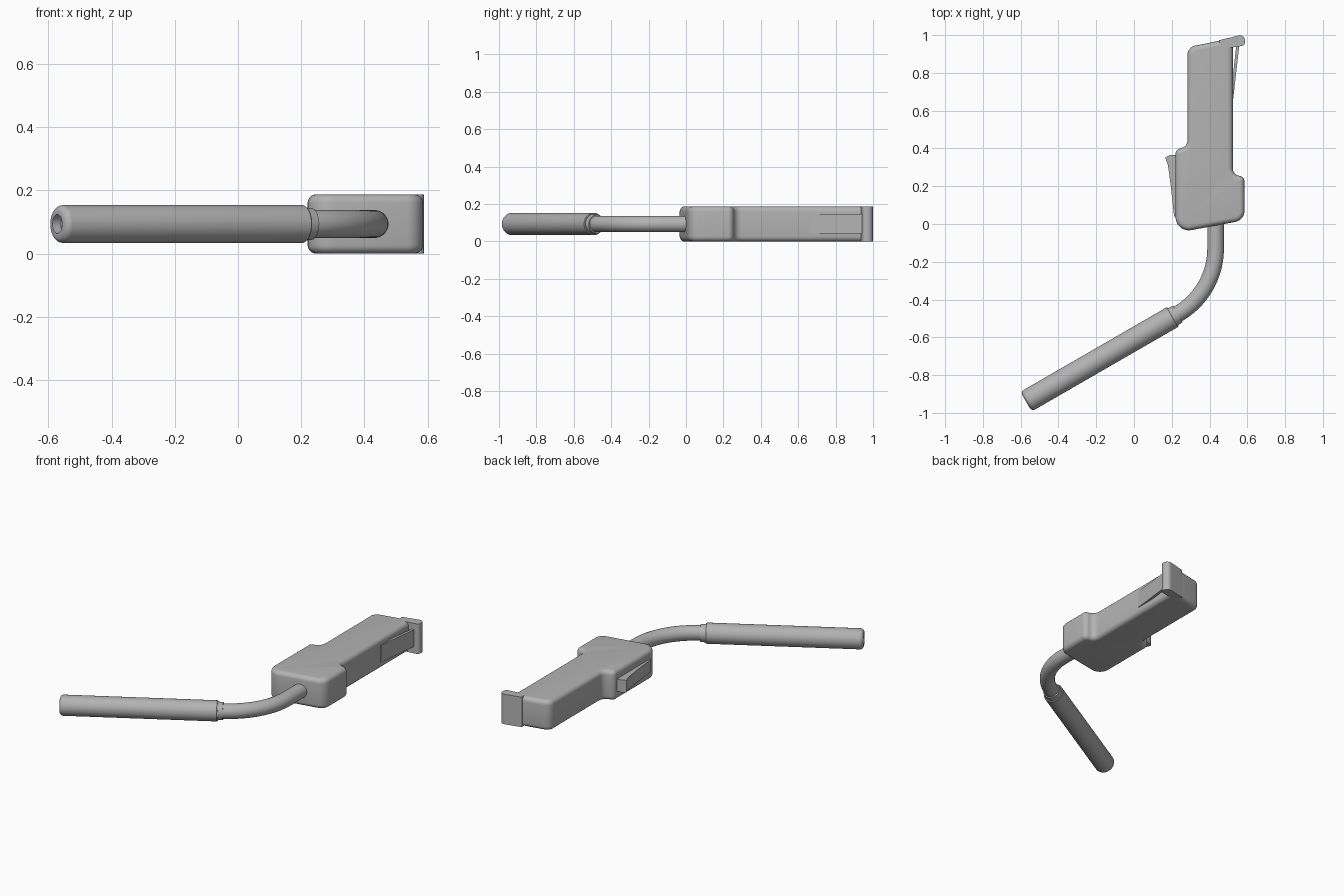
import bpy, bmesh, math
from mathutils import Vector, Matrix

cube = bpy.data.objects.get("Cube")
if cube:
    bpy.data.objects.remove(cube, do_unlink=True)

grey = bpy.data.materials.new("plain grey")
grey.use_nodes = True
colour = (0.45, 0.45, 0.45, 1)
grey.diffuse_color = colour
grey.node_tree.nodes["Principled BSDF"].inputs["Base Color"].default_value = colour

HEIGHT = 0.187
MID = HEIGHT / 2


def finish(name, bm):
    bmesh.ops.remove_doubles(bm, verts=bm.verts, dist=1e-5)
    bmesh.ops.recalc_face_normals(bm, faces=bm.faces)
    mesh = bpy.data.meshes.new(name)
    bm.to_mesh(mesh)
    bm.free()
    obj = bpy.data.objects.new(name, mesh)
    bpy.context.collection.objects.link(obj)
    mesh.materials.append(grey)
    bpy.ops.object.select_all(action="DESELECT")
    obj.select_set(True)
    bpy.context.view_layer.objects.active = obj
    bpy.ops.object.shade_smooth_by_angle(angle=math.radians(35))
    return obj


def rounded(corners, steps=8):
    """Counter-clockwise outline from (x, y, radius) corners."""
    out = []
    for i, (x, y, r) in enumerate(corners):
        p = Vector((x, y))
        if not r:
            out.append(p)
            continue
        u = (Vector(corners[i - 1][:2]) - p).normalized()
        v = (Vector(corners[(i + 1) % len(corners)][:2]) - p).normalized()
        half = u.angle(v) / 2
        centre = p + (u + v).normalized() * (r / math.sin(half))
        reach = r / math.tan(half)
        a, b = p + u * reach - centre, p + v * reach - centre
        for k in range(steps + 1):
            w = k / steps
            spin = math.sin(math.pi - 2 * half)
            turn = math.pi - 2 * half
            out.append(centre + a * (math.sin((1 - w) * turn) / spin)
                       + b * (math.sin(w * turn) / spin))
    return out


def inset(points, d):
    out = []
    for i, p in enumerate(points):
        t = (points[(i + 1) % len(points)] - points[i - 1]).normalized()
        out.append(p + Vector((-t.y, t.x)) * d)
    return out


def prism(name, corners, z0, z1, soft=0.0):
    """Extruded outline with optional rounded top and bottom rims."""
    outline = rounded(corners)
    steps = 5 if soft else 0
    levels = []
    for k in range(steps + 1):
        a = math.pi / 2 * k / max(steps, 1)
        levels.append((soft * (1 - math.sin(a)), soft * (1 - math.cos(a))))
    rings = [(d, z0 + h) for d, h in levels] + [(d, z1 - h) for d, h in reversed(levels)]
    bm = bmesh.new()
    loops = [[bm.verts.new((p.x, p.y, z)) for p in inset(outline, d)] for d, z in rings]
    n = len(outline)
    for low, high in zip(loops, loops[1:]):
        for i in range(n):
            j = (i + 1) % n
            bm.faces.new((low[i], low[j], high[j], high[i]))
    bm.faces.new(loops[0][::-1])
    bm.faces.new(loops[-1])
    return finish(name, bm)


# Main housing: narrow neck, wide base
prism("housing", [
    (0.22, -0.048, 0.07), (0.585, 0.02, 0.06), (0.585, 0.25, 0.03),
    (0.523, 0.262, 0.04), (0.523, 0.985, 0.03), (0.283, 0.936, 0.05),
    (0.283, 0.41, 0.04), (0.22, 0.395, 0.03)], 0, HEIGHT, 0.027)

# Full-height hooked lip at the tip
prism("tip_hook", [
    (0.46, 0.93, 0), (0.523, 0.935, 0), (0.588, 0.945, 0.022),
    (0.588, 1.006, 0.028), (0.45, 0.973, 0)], 0, HEIGHT)

# Thin spring tab beside the tip
prism("side_tab", [
    (0.515, 0.66, 0), (0.525, 0.66, 0), (0.558, 0.95, 0),
    (0.542, 0.95, 0), (0.523, 0.78, 0)], 0.042, 0.148)

# Release lever on the opposite side
prism("release_lever", [
    (0.26, 0.04, 0), (0.26, 0.365, 0), (0.19, 0.365, 0), (0.165, 0.352, 0),
    (0.18, 0.31, 0), (0.195, 0.2, 0), (0.212, 0.04, 0)], 0.055, 0.132)

# Bent rod: straight run followed by a 60 degree arc
BEND, START = 0.4, -0.13
path = [Vector((0.432, 0.05, MID))]
for k in range(17):
    a = math.radians(60) * k / 16
    path.append(Vector((0.432 - BEND + BEND * math.cos(a), START - BEND * math.sin(a), MID)))
along = Vector((-math.cos(math.radians(30)), -0.5, 0))
joint = path[-1].copy()
path.append(joint + along * 0.04)
bm = bmesh.new()
SIDES = 32
rings = []
for i, p in enumerate(path):
    t = (path[min(i + 1, len(path) - 1)] - path[max(i - 1, 0)]).normalized()
    side = Vector((-t.y, t.x, 0))
    ring = []
    for s in range(SIDES):
        a = math.tau * s / SIDES
        ring.append(bm.verts.new(p + 0.044 * (side * math.cos(a) + Vector((0, 0, math.sin(a))))))
    rings.append(ring)
for one, two in zip(rings, rings[1:]):
    for s in range(SIDES):
        e = (s + 1) % SIDES
        bm.faces.new((one[s], one[e], two[e], two[s]))
bm.faces.new(rings[0])
bm.faces.new(rings[-1])
finish("bent_rod", bm)

# Round grip with collar, rounded end and shallow socket
LENGTH, R = 0.928, 0.06
profile = [(0, 0), (0, 0.05), (0.03, 0.053), (0.03, 0.057), (0.034, R)]
for k in range(7):
    a = math.pi / 2 * k / 6
    profile.append((LENGTH - 0.022 * (1 - math.sin(a)), R - 0.022 * (1 - math.cos(a))))
profile += [(LENGTH, 0.03), (LENGTH - 0.03, 0.03), (LENGTH - 0.03, 0)]
bm = bmesh.new()
verts = [bm.verts.new((t, r, 0)) for t, r in profile]
edges = [bm.edges.new(pair) for pair in zip(verts, verts[1:])]
bmesh.ops.spin(bm, geom=verts + edges, cent=(0, 0, 0), axis=(1, 0, 0),
               angle=math.tau, steps=40)
grip = finish("grip", bm)
grip.data.transform(Matrix.Translation(joint) @ Matrix.Rotation(math.radians(210), 4, "Z"))
